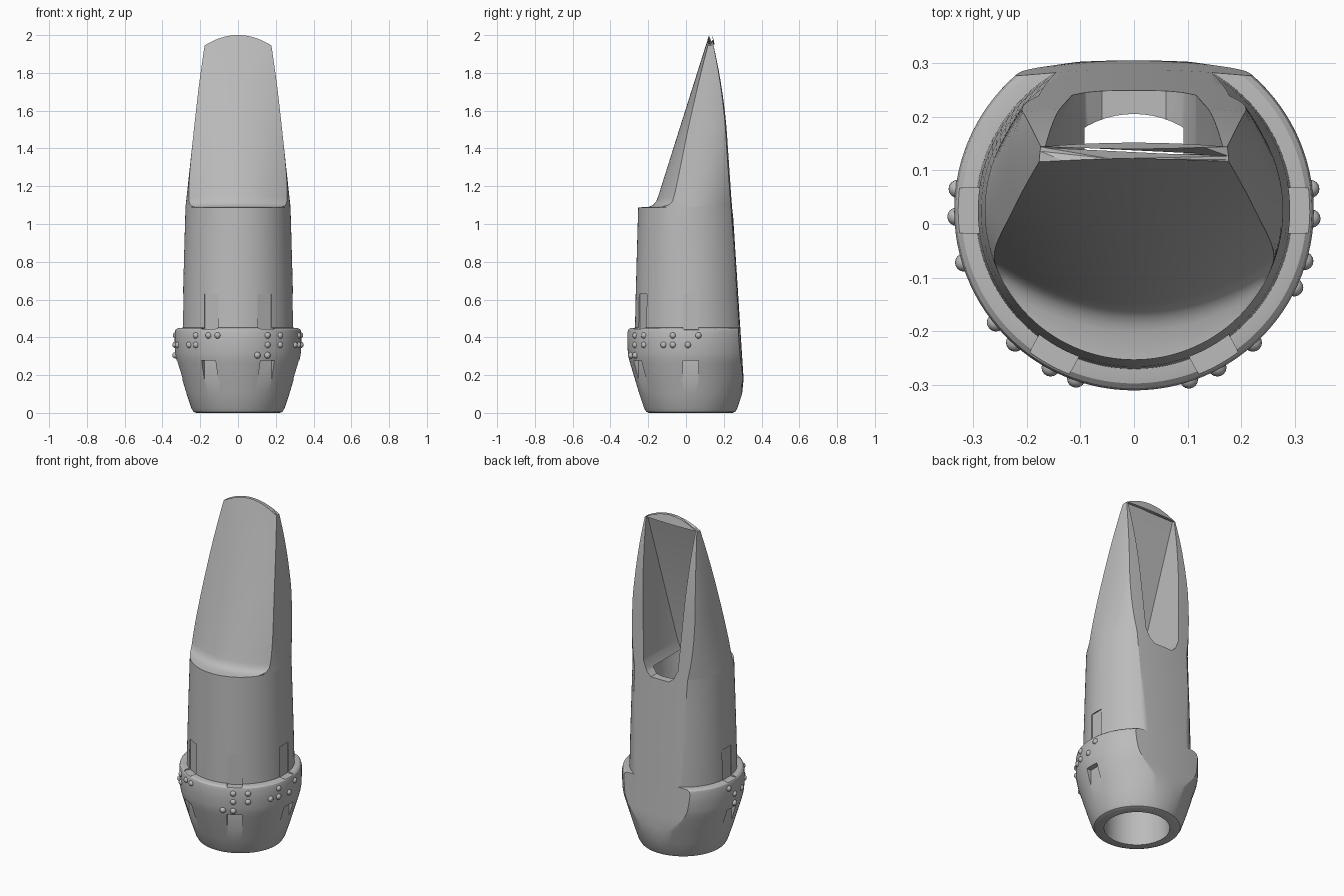
import bpy, bmesh
from math import sin, cos, asin, pi, radians
from mathutils import Matrix, Vector

cube = bpy.data.objects.get("Cube")
if cube:
    bpy.data.objects.remove(cube)

grey = bpy.data.materials.new("plain_grey")
grey.use_nodes = True
grey.diffuse_color = (0.5, 0.5, 0.5, 1)
grey.node_tree.nodes["Principled BSDF"].inputs["Base Color"].default_value = (0.5, 0.5, 0.5, 1)

YC = 0.025      # axis of the bore
FLAT = 0.2925   # inner depth of the lower notches


def make(name, bm):
    bmesh.ops.recalc_face_normals(bm, faces=bm.faces)
    me = bpy.data.meshes.new(name)
    bm.to_mesh(me)
    bm.free()
    ob = bpy.data.objects.new(name, me)
    bpy.context.collection.objects.link(ob)
    me.materials.append(grey)
    return ob


def loft(name, rings):
    bm = bmesh.new()
    loops = [[bm.verts.new(p) for p in ring] for ring in rings]
    n = len(loops[0])
    for a, b in zip(loops, loops[1:]):
        for i in range(n):
            j = (i + 1) % n
            bm.faces.new((a[i], a[j], b[j], b[i]))
    bm.faces.new(loops[0][::-1])
    bm.faces.new(loops[-1])
    return make(name, bm)


def smooth(ob, angle=30):
    bpy.ops.object.select_all(action='DESELECT')
    ob.select_set(True)
    bpy.context.view_layer.objects.active = ob
    bpy.ops.object.shade_smooth_by_angle(angle=radians(angle))


def cut(ob, cutter):
    mod = ob.modifiers.new("cut", 'BOOLEAN')
    mod.operation, mod.solver, mod.object = 'DIFFERENCE', 'EXACT', cutter
    deps = bpy.context.evaluated_depsgraph_get()
    me = bpy.data.meshes.new_from_object(ob.evaluated_get(deps))
    ob.modifiers.clear()
    ob.data = me
    bpy.data.objects.remove(cutter)


def interp(table, v):
    for (a, fa), (b, fb) in zip(table, table[1:]):
        if v <= b:
            return fa + (fb - fa) * max(0, v - a) / (b - a)
    return table[-1][1]


# Side profile of the beak, and the flat table at the back
BEAK = [(1.09, -0.2), (1.1, -0.175), (1.12, -0.157), (1.16, -0.143), (2.0, 0.122)]


def front_y(x, z):
    if z < 1.0899:
        return -9
    return interp(BEAK, z) + (1.3 - 1.1 * (z - 1.09)) * x * x


def back_y(x, z):
    t = max(0, (z - 1.5) / 0.5)
    line = 0.31 - 0.0643 * (min(z, 1.5) - 0.1)
    return line - 0.04 * t - 0.04 * t * t - 0.25 * x * x


def section(z, r):
    """Closed outline: rounded body trimmed by the beak and the table."""
    up = max(0, z - 1.09)
    rx, ry, n = r - 0.109 * up, r, 2 + min(1, up / 0.41)
    drop = lambda x: 0.06 * (x / 0.185) ** 2 * max(0, (z - 1.6) / 0.4) ** 2
    width = lambda y: rx * max(0, 1 - min(1, abs((y - YC) / ry)) ** n) ** (1 / n)
    depth = lambda x: ry * max(0, 1 - min(1, abs(x / rx)) ** n) ** (1 / n)
    front = lambda x: front_y(x, z - drop(x))
    back = lambda x: back_y(x, z - drop(x))
    ye, yk = front(rx), back(rx)
    for _ in range(40):
        ye = 0.5 * ye + 0.5 * front(width(ye))
        yk = 0.5 * yk + 0.5 * back(width(yk))
    ye = max(ye, YC - 0.7 * ry)
    yk = min(yk, YC + 0.95 * ry)
    half = []
    for i in range(21):
        x = width(ye) * i / 20
        half.append((x, max(YC - depth(x), front(x))))
    a, b = asin((ye - YC) / ry), asin((yk - YC) / ry)
    for i in range(1, 28):
        y = YC + ry * sin(a + (b - a) * i / 28)
        half.append((width(y), y))
    for i in range(13):
        x = width(yk) * (1 - i / 12)
        half.append((x, min(YC + depth(x), back(x))))
    pts = half + [(-x, y) for x, y in half[-2:0:-1]]
    return [(x, y, z - drop(x)) for x, y in pts]


# Body with ring collar, lofted from bottom to tip
collar = [(0, 0.222), (0.006, 0.236), (0.025, 0.247), (0.1, 0.272), (0.18, 0.296),
          (0.26, 0.32), (0.29, 0.328), (0.32, 0.333), (0.37, 0.335), (0.425, 0.335),
          (0.44, 0.331), (0.448, 0.322), (0.45, 0.31), (0.451, 0.295)]
rows = collar + [(0.63, 0.291), (0.85, 0.285), (1.088, 0.278)]
rows += [(z, 0.278) for z in (1.09, 1.095, 1.1, 1.11, 1.12, 1.14, 1.16)]
rows += [(1.16 + 0.84 * i / 24, 0.278) for i in range(1, 25)]
body = loft("mouthpiece_body", [section(z, r) for z, r in rows])

# Bore
bore = loft("bore_cutter", [[(0.18 * cos(i * pi / 32), YC + 0.18 * sin(i * pi / 32), z)
                             for i in range(64)] for z in (-0.1, 1.08)])
cut(body, bore)

# Window and chamber, widening towards the tip
levels = [(1.05, -0.085, 0.06), (1.075, -0.085, 0.09), (1.13, -0.085, 0.115), (1.95, 0.131, 0.165)]
window = loft("window_cutter", [[(-w, y, z), (w, y, z), (w, 0.5, z), (-w, 0.5, z)]
                                for z, y, w in levels])
cut(body, window)

# Notches above and below the collar band
for angle in (0, 180, 241, 299):
    for inner, z0, z1 in ((0.284, 0.443, 0.63), (FLAT, 0.16, 0.277)):
        rot = Matrix.Translation((0, YC, 0)) @ Matrix.Rotation(radians(angle), 4, 'Z')
        ring = [(inner, -0.042), (0.5, -0.042), (0.5, 0.042), (inner, 0.042)]
        cut(body, loft("notch_cutter", [[rot @ Vector((x, y, z)) for x, y in ring]
                                        for z in (z0, z1)]))
smooth(body)

# Studs round the collar: height of each row and the angles in it
studs = {0.41: (7, -16.5, -48, -62, 173, 228, 242, 251),
         0.36: (-2.6, -16.5, -25.6, -48, -62, 182, 197, 219, 228),
         0.305: (-62, -72, 182)}
bm = bmesh.new()
for z, angles in studs.items():
    for a in angles:
        place = Matrix.Translation((0.331 * cos(radians(a)), YC + 0.331 * sin(radians(a)), z))
        bmesh.ops.create_uvsphere(bm, u_segments=16, v_segments=10, radius=0.017, matrix=place)
smooth(make("collar_studs", bm), 60)
